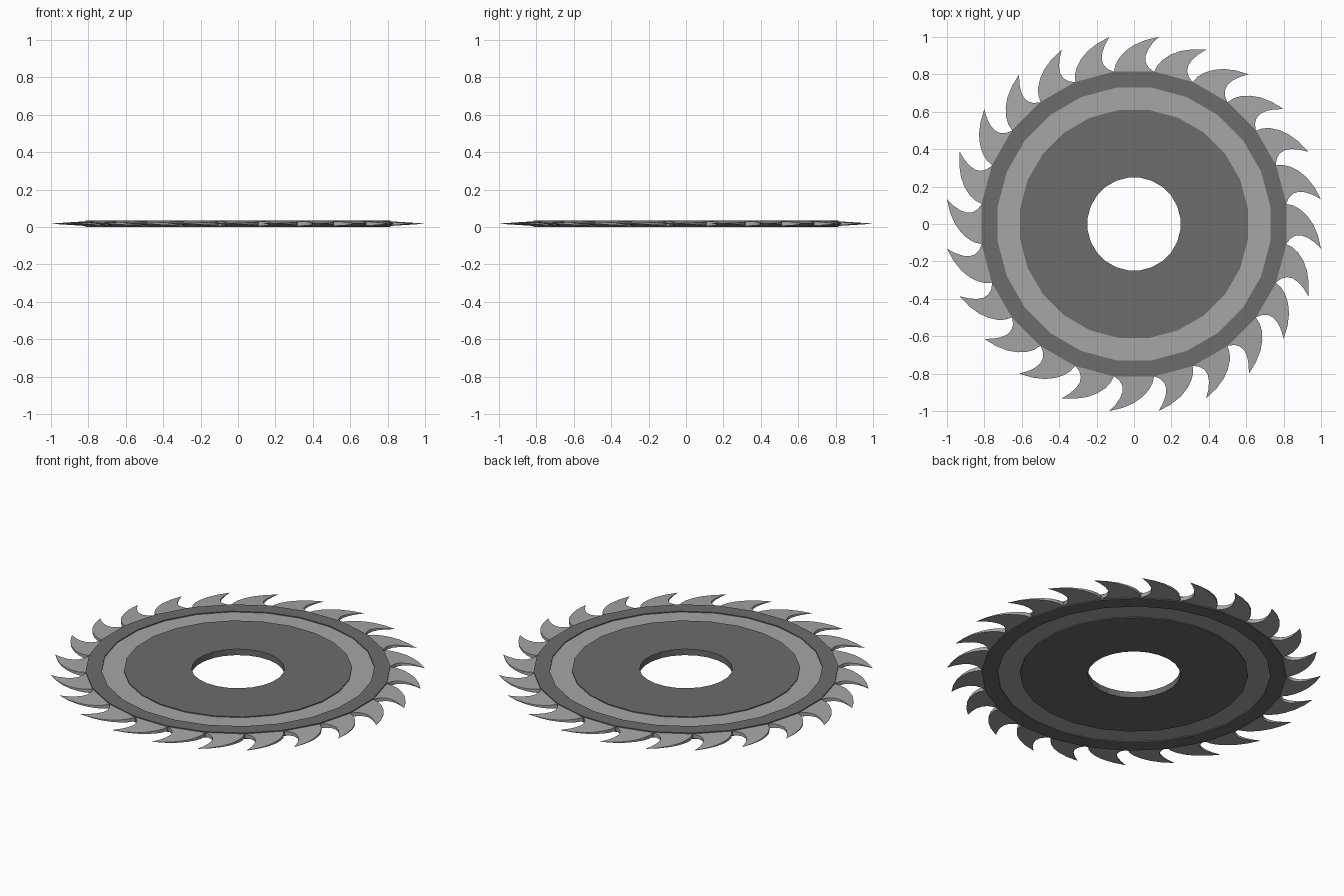
import bpy, bmesh
from math import sin, cos, pi, hypot

if "Cube" in bpy.data.objects:
    bpy.data.objects.remove(bpy.data.objects["Cube"])

N = 24            # teeth and sides
MID = 0.018       # mid-plane height


def grey(name, v):
    m = bpy.data.materials.new(name)
    m.diffuse_color = (v, v, v, 1)
    m.use_nodes = True
    m.node_tree.nodes["Principled BSDF"].inputs["Base Color"].default_value = m.diffuse_color
    return m


dark, light = grey("dark_steel", 0.15), grey("bright_steel", 0.38)


def finish(name, bm, mat):
    bmesh.ops.recalc_face_normals(bm, faces=bm.faces)
    me = bpy.data.meshes.new(name)
    bm.to_mesh(me)
    bm.free()
    ob = bpy.data.objects.new(name, me)
    bpy.context.collection.objects.link(ob)
    me.materials.append(mat)
    return ob


def ring(name, r0, r1, half, mat):
    """Flat 24-sided washer, symmetric about the mid-plane."""
    bm = bmesh.new()
    prof = [(r0, -half), (r1, -half), (r1, half), (r0, half)]
    loops = []
    for i in range(N):
        a = (i + 0.5) * 2 * pi / N
        loops.append([bm.verts.new((r * cos(a), r * sin(a), MID + z)) for r, z in prof])
    for i in range(N):
        p, q = loops[i], loops[(i + 1) % N]
        for k in range(4):
            n = (k + 1) % 4
            bm.faces.new((p[k], q[k], q[n], p[n]))
    return finish(name, bm, mat)


# Thick hub and rim with a recessed bright band between them
ring("hub_disc", 0.25, 0.615, 0.018, dark)
ring("recessed_band", 0.615, 0.735, 0.0125, light)
ring("outer_rim", 0.735, 0.822, 0.018, dark)

# Hooked teeth: (radial, tangential) points of both edges, base to tip
back = [(0.813, -0.107), (0.852, -0.099), (0.888, -0.079), (0.925, -0.045), (0.957, 0.0), (0.983, 0.06)]
front = [(0.813, 0.107), (0.837, 0.078), (0.863, 0.063), (0.895, 0.061), (0.93, 0.074), (0.965, 0.098)]
tip = (1.0, 0.1317)


def tooth_half(r):
    return max(0.0, 0.0125 * (1.0086 - r) / 0.19)


bm = bmesh.new()
for i in range(N):
    a = i * 2 * pi / N
    c, s = cos(a), sin(a)

    def vert(p, side):
        x, y = p[0], -p[1]
        z = MID + side * tooth_half(hypot(x, y))
        return bm.verts.new((x * c - y * s, x * s + y * c, z))

    end = vert(tip, 0)
    sides = []
    for side in (1, -1):
        b = [vert(p, side) for p in back]
        f = [vert(p, side) for p in front]
        for k in range(5):
            bm.faces.new((b[k], f[k], f[k + 1], b[k + 1]))
        bm.faces.new((b[5], f[5], end))
        sides.append((b, f))
    for top, bot in zip(*sides):
        for k in range(5):
            bm.faces.new((top[k], top[k + 1], bot[k + 1], bot[k]))
        bm.faces.new((top[5], end, bot[5]))
teeth = finish("saw_teeth", bm, light)

# Smooth curved tooth edges, crisp corners
bpy.context.view_layer.objects.active = teeth
teeth.select_set(True)
bpy.ops.object.shade_smooth_by_angle(angle=0.6)
